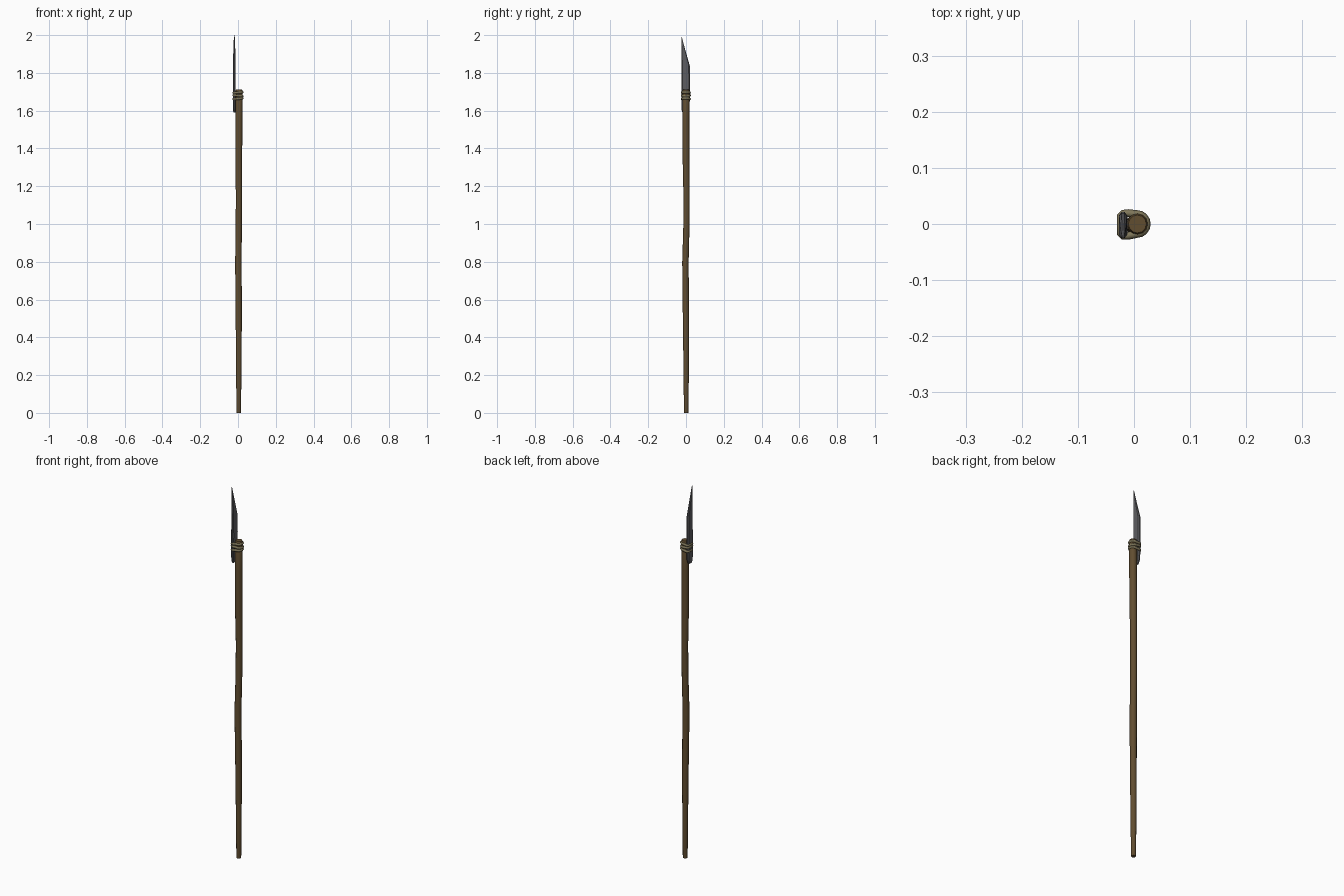
import bpy
import bmesh
from math import cos, sin, pi

cube = bpy.data.objects.get("Cube")
if cube:
    bpy.data.objects.remove(cube)


def material(name, rgb, metallic=0.0):
    mat = bpy.data.materials.new(name)
    mat.use_nodes = True
    mat.diffuse_color = (*rgb, 1)
    shader = mat.node_tree.nodes["Principled BSDF"]
    shader.inputs["Base Color"].default_value = (*rgb, 1)
    shader.inputs["Roughness"].default_value = 0.7
    shader.inputs["Metallic"].default_value = metallic
    return mat


def loft(name, rings, mat, angle):
    """Skin a stack of equal-length point rings and cap both ends."""
    bm = bmesh.new()
    loops = [[bm.verts.new(p) for p in ring] for ring in rings]
    count = len(loops[0])
    for low, high in zip(loops, loops[1:]):
        for i in range(count):
            j = (i + 1) % count
            bm.faces.new((low[i], low[j], high[j], high[i]))
    bm.faces.new(loops[0][::-1])
    bm.faces.new(loops[-1])
    bmesh.ops.recalc_face_normals(bm, faces=bm.faces)
    mesh = bpy.data.meshes.new(name)
    bm.to_mesh(mesh)
    bm.free()
    mesh.materials.append(mat)
    obj = bpy.data.objects.new(name, mesh)
    bpy.context.collection.objects.link(obj)
    bpy.ops.object.select_all(action="DESELECT")
    bpy.context.view_layer.objects.active = obj
    obj.select_set(True)
    bpy.ops.object.shade_smooth_by_angle(angle=angle)
    return obj


wood = material("wood", (0.12, 0.075, 0.03))
stone = material("blade_grey", (0.11, 0.11, 0.118))
cord = material("cord", (0.21, 0.18, 0.1))


# Slightly crooked wooden shaft: z, centre x, centre y, radius
def circle(z, cx, cy, r, sides=12):
    return [(cx + r * cos(2 * pi * i / sides), cy + r * sin(2 * pi * i / sides), z)
            for i in range(sides)]


shaft_path = [
    (0, 0.004, 0.001, 0.011),
    (0.006, 0.004, 0.001, 0.012),
    (0.2, 0.004, 0.001, 0.014),
    (0.45, 0.004, 0.0, 0.016),
    (0.65, 0.003, -0.002, 0.017),
    (0.8, 0.002, -0.003, 0.017),
    (0.98, 0.004, 0.002, 0.0165),
    (1.15, 0.005, 0.003, 0.0165),
    (1.35, 0.004, 0.0, 0.018),
    (1.55, 0.005, -0.001, 0.0185),
    (1.705, 0.006, 0.0, 0.0185),
    (1.712, 0.006, 0.0, 0.016),
]
loft("shaft", [circle(*s) for s in shaft_path], wood, 0.7)


# Chamfered blade with a slanted point: z of each edge, edge y values, half thickness
def blade_ring(z0, z1, y0, y1, t, cx=-0.0195):
    c = (y1 - y0) * 0.13
    slope = (z1 - z0) / (y1 - y0)
    outline = [(-0.4, y0), (-1, y0 + c), (-1, y1 - c), (-0.4, y1)]
    outline += [(-side, y) for side, y in reversed(outline)]
    return [(cx + side * t, y, z0 + slope * (y - y0)) for side, y in outline]


blade_sections = [
    (1.59, 1.592, -0.018, 0.008, 0.005),
    (1.605, 1.612, -0.025, 0.017, 0.007),
    (1.65, 1.65, -0.025, 0.02, 0.0075),
    (1.75, 1.75, -0.025, 0.021, 0.0075),
    (1.85, 1.838, -0.025, 0.02, 0.007),
    (1.93, 1.915, -0.025, -0.002, 0.005),
    (2.0, 1.985, -0.025, -0.021, 0.002),
]
loft("blade", [blade_ring(*s) for s in blade_sections], stone, 0.3)


# Cord wraps looping around both shaft and blade
def binding(name, z, tilt):
    right = [(0.006 + 0.02 * cos(a), 0.021 * sin(a))
             for a in (-pi / 2 + pi * i / 8 for i in range(9))]
    left = [(-0.012, 0.023), (-0.022, 0.022), (-0.027, 0.017),
            (-0.027, -0.02), (-0.022, -0.025), (-0.012, -0.025)]
    curve = bpy.data.curves.new(name, "CURVE")
    curve.dimensions = "3D"
    curve.bevel_depth = 0.007
    curve.bevel_resolution = 1
    loop = right + left
    spline = curve.splines.new("POLY")
    spline.points.add(len(loop) - 1)
    spline.use_cyclic_u = True
    for point, (x, y) in zip(spline.points, loop):
        # the loop is drawn in slightly so the cord bites into the parts
        point.co = (x * 0.88, y * 0.84, z + tilt * x, 1)
    curve.materials.append(cord)
    obj = bpy.data.objects.new(name, curve)
    bpy.context.collection.objects.link(obj)


for i, tilt in enumerate((0.08, -0.1, 0.06)):
    binding(f"binding_{i + 1}", 1.663 + i * 0.0165, tilt)
